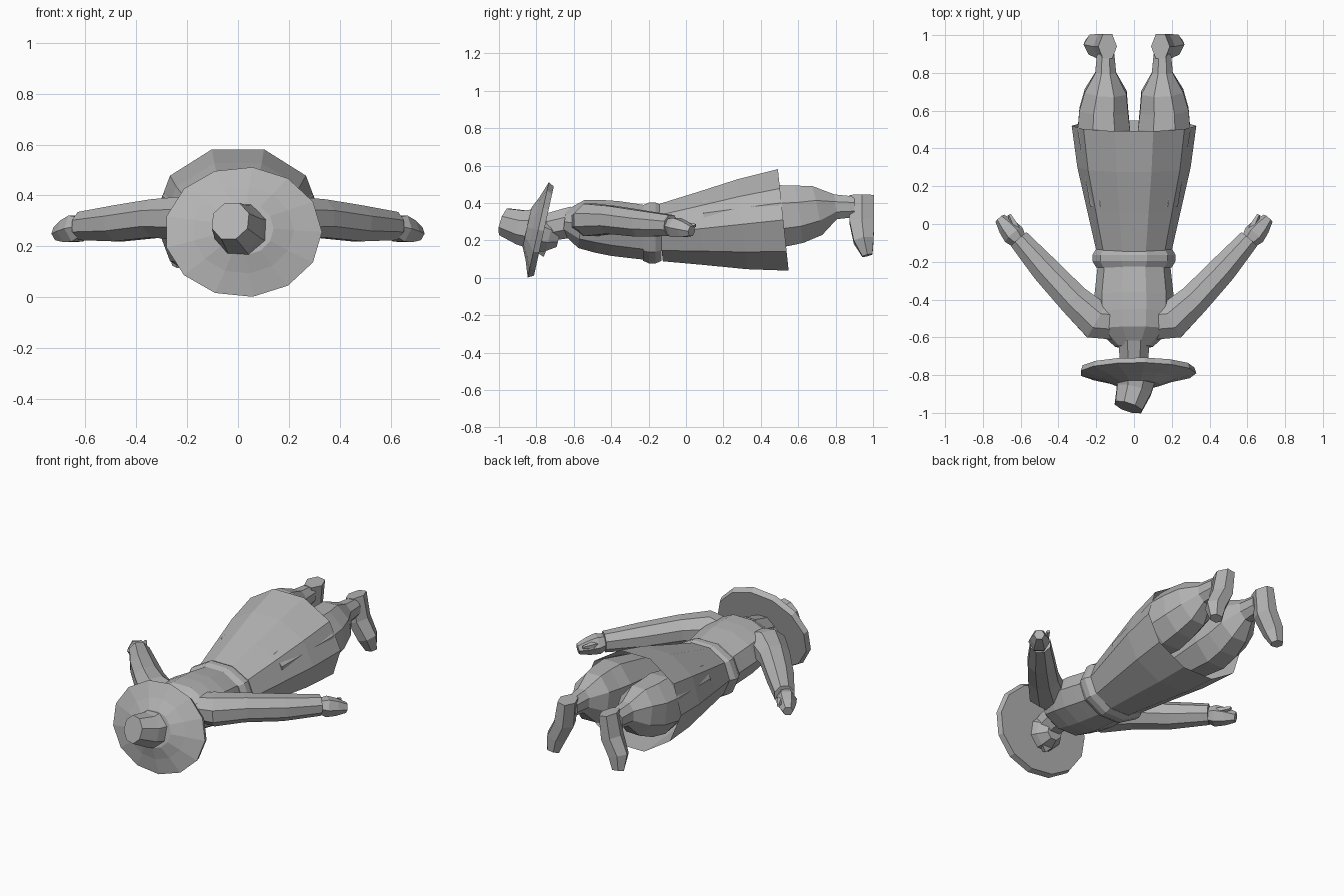
import bpy, bmesh, math
from mathutils import Vector

default_cube = bpy.data.objects.get("Cube")
if default_cube:
    bpy.data.objects.remove(default_cube)

ACROSS, BACK, UP = Vector.Fill(3), Vector((0, 1, 0)), Vector((0, 0, 1))

grey = bpy.data.materials.new("plain_grey")
grey.use_nodes = True
grey.diffuse_color = (.45, .45, .45, 1)
shader = grey.node_tree.nodes["Principled BSDF"]
shader.inputs["Base Color"].default_value = grey.diffuse_color


def along(path, fraction):
    """Point at a fraction of the way through the path's segments."""
    place = fraction * (len(path) - 1)
    index = min(int(place), len(path) - 2)
    return path[index].lerp(path[index + 1], place - index)


def loft(name, path, widths, sides, ratio=(1, 1), up=UP,
         half_step=False, open_end=False, mirror=False):
    """Skin evenly spaced rings along a path.

    Each ring has a half width; its half height is that width times a ratio
    that changes steadily from the first ring to the last.
    """
    path = [Vector(point) for point in path]
    steps = len(widths) - 1
    centres = [along(path, index / steps) for index in range(steps + 1)]
    bm = bmesh.new()
    rings = []
    for index, width in enumerate(widths):
        before = centres[max(index - 1, 0)]
        after = centres[min(index + 1, steps)]
        direction = (after - before).normalized()
        sideways = direction.cross(up).normalized()
        upward = sideways.cross(direction)
        height = width * (ratio[0] + (ratio[1] - ratio[0]) * index / steps)
        ring = []
        for side in range(sides):
            angle = math.tau * (side + half_step / 2) / sides
            offset = (sideways * width * math.cos(angle)
                      + upward * height * math.sin(angle))
            ring.append(bm.verts.new(centres[index] + offset))
        rings.append(ring)
    for ring, following in zip(rings, rings[1:]):
        for side in range(sides):
            other = (side + 1) % sides
            bm.faces.new((ring[side], ring[other], following[other], following[side]))
    bm.faces.new(rings[0])
    if not open_end:
        bm.faces.new(rings[-1])
    bmesh.ops.recalc_face_normals(bm, faces=bm.faces)

    mesh = bpy.data.meshes.new(name)
    bm.to_mesh(mesh)
    bm.free()
    mesh.materials.append(grey)
    part = bpy.data.objects.new(name, mesh)
    bpy.context.collection.objects.link(part)
    if mirror:
        modifier = part.modifiers.new("left_and_right", "MIRROR")
        modifier.use_mirror_merge = False


# Long skirt with an open hem
loft("skirt", path=[(0, -.14, .24), (0, .52, .31)],
     widths=[.2, .25, .3, .33], sides=10, ratio=(.8, .87), open_end=True)

# Belt and torso, the torso tapering into the neck
loft("belt", path=[(0, -.23, .24), (0, -.13, .24)],
     widths=[.2, .22, .22, .2], sides=10, ratio=(.78, .78))
loft("torso", path=[(0, -.2, .24), (0, -.65, .3)],
     widths=[.19, .2, .21, .21, .2, .1], sides=10, ratio=(.8, .65))

# Neck, head and nose
loft("neck", path=[(0, -.6, .3), (0, -.74, .27)],
     widths=[.09, .08], sides=8, half_step=True)
loft("head", path=[(0, -.83, .25), (0, -.68, .21)],
     widths=[.1, .11, .09, .05], sides=8, half_step=True)
loft("nose", path=[(0, -.8, .16), (0, -.75, .14)],
     widths=[.02, .03], sides=4)

# Leaning hat with a wide brim and a blunt, crooked crown
loft("hat_brim", path=[(.02, -.85, .27), (.02, -.76, .25)],
     widths=[.12, .2, .31, .3], sides=13, ratio=(.9, .82))
loft("hat_crown", path=[(.01, -.8, .26), (0, -.88, .27), (-.03, -.97, .3)],
     widths=[.12, .1, .08], sides=8, half_step=True)

# Sleeved arms spread outward, with hands and thumbs
loft("arm", path=[(.1, -.52, .3), (.2, -.51, .31), (.32, -.4, .31),
                  (.47, -.24, .29), (.61, -.08, .28)],
     widths=[.1, .11, .09, .08, .06], sides=8, ratio=(.8, 1),
     half_step=True, mirror=True)
loft("hand", path=[(.6, -.1, .28), (.71, .03, .25)],
     widths=[.04, .06, .05, .03], sides=6, mirror=True)
loft("thumb", path=[(.61, -.05, .28), (.66, .05, .28)],
     widths=[.02, .02, .01], sides=5, mirror=True)

# Full legs narrowing to slim ankles
loft("leg", path=[(.14, .1, .3), (.16, .5, .33), (.16, .6, .34),
                  (.15, .7, .36), (.15, .8, .38), (.15, .9, .38)],
     widths=[.1, .15, .14, .12, .06, .05], sides=8, ratio=(1.2, 1.2),
     half_step=True, mirror=True)

# Feet with flat soles facing back and toes turned down and outward
loft("foot", path=[(.14, .94, .44), (.16, .94, .3), (.21, .95, .2), (.22, .97, .12)],
     widths=[.05, .06, .06, .04], sides=6, ratio=(1.5, .8), up=BACK, mirror=True)
